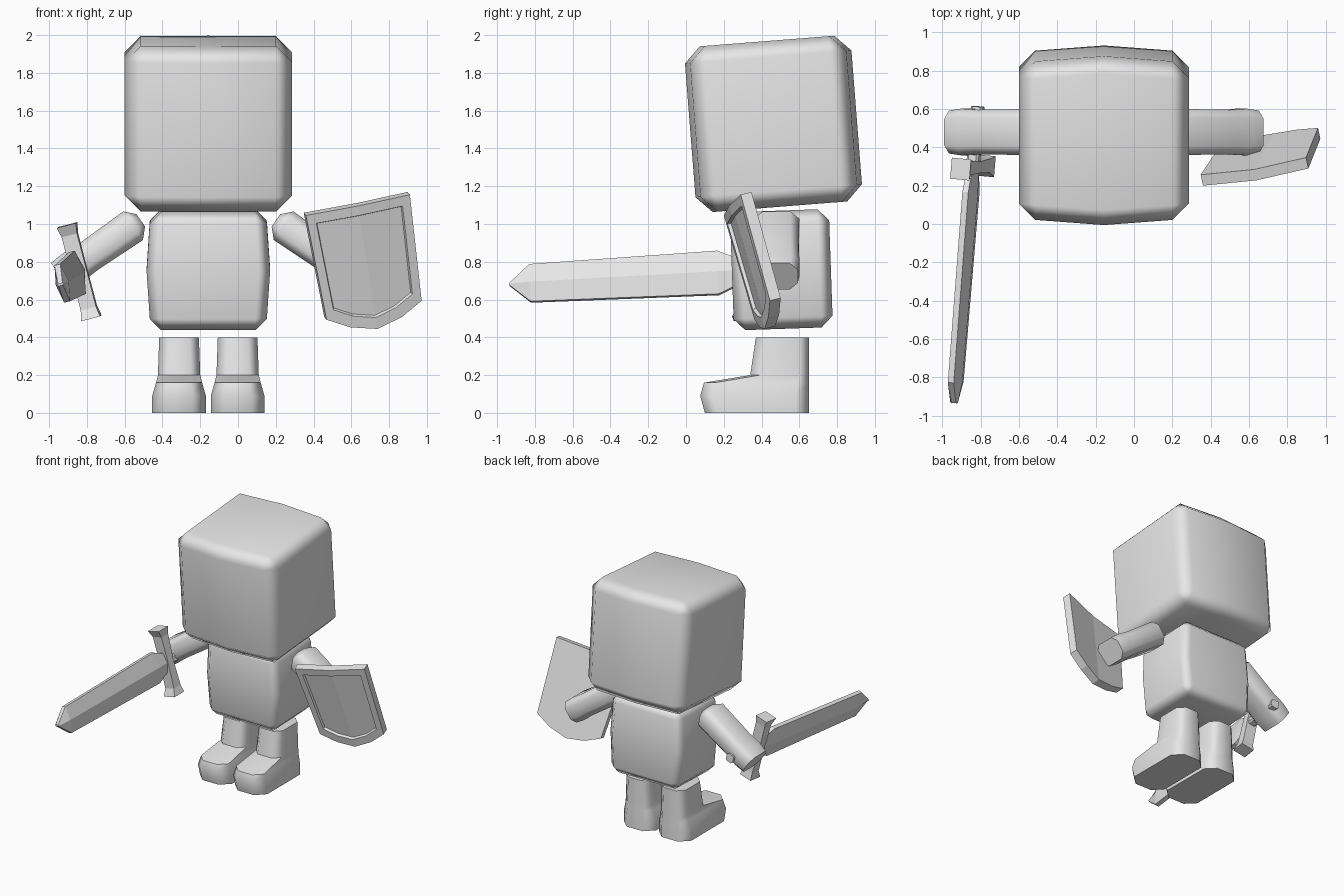
import bpy, bmesh, math
from mathutils import Vector

cube = bpy.data.objects.get("Cube")
if cube:
    bpy.data.objects.remove(cube)

grey = bpy.data.materials.new("light grey")
grey.use_nodes = True
grey.diffuse_color = (0.8, 0.8, 0.8, 1)
for node in grey.node_tree.nodes:
    if node.type == 'BSDF_PRINCIPLED':
        node.inputs["Base Color"].default_value = (0.8, 0.8, 0.8, 1)

CX = -0.157  # body symmetry plane


def finish(name, bm, smooth_angle=None):
    """Turn a bmesh into a named object, smooth below the given angle."""
    bmesh.ops.recalc_face_normals(bm, faces=bm.faces)
    mesh = bpy.data.meshes.new(name)
    bm.to_mesh(mesh)
    bm.free()
    mesh.materials.append(grey)
    obj = bpy.data.objects.new(name, mesh)
    bpy.context.collection.objects.link(obj)
    if smooth_angle:
        for p in mesh.polygons:
            p.use_smooth = True
        mesh.set_sharp_from_angle(angle=math.radians(smooth_angle))
        mod = obj.modifiers.new("weighted normals", 'WEIGHTED_NORMAL')
        mod.keep_sharp = True
    return obj


def loft(name, rings, smooth_angle=None, split_caps=False):
    """Skin a list of equal-length point rings and cap both ends."""
    bm = bmesh.new()
    loops = [[bm.verts.new(p) for p in ring] for ring in rings]
    n = len(loops[0])
    for a, b in zip(loops, loops[1:]):
        for i in range(n):
            j = (i + 1) % n
            bm.faces.new((a[i], a[j], b[j], b[i]))
    for cap in (loops[0], loops[-1]):
        if split_caps:
            bm.faces.new(cap[:n // 2 + 1])
            bm.faces.new(cap[n // 2:] + cap[:1])
        else:
            bm.faces.new(cap)
    return finish(name, bm, smooth_angle)


def bulged_box(name, half, bevel, split, push, bulge, centre, tilt):
    """Chamfered box whose middle loop (across axis split) is pushed out."""
    bm = bmesh.new()
    bmesh.ops.create_cube(bm, size=2)
    bmesh.ops.scale(bm, vec=half, verts=bm.verts)
    bmesh.ops.bevel(bm, geom=bm.edges[:], offset=bevel, segments=1,
                    affect='EDGES', profile=0.5)
    normal = Vector((0, 0, 0))
    normal[split] = 1
    bmesh.ops.bisect_plane(bm, geom=bm.verts[:] + bm.edges[:] + bm.faces[:],
                           plane_co=(0, 0, 0), plane_no=normal)
    for v in bm.verts:
        if abs(v.co[split]) < 1e-4:
            v.co[push] += math.copysign(bulge, v.co[push])
    obj = finish(name, bm, 60)
    obj.location = centre
    obj.rotation_euler.x = math.radians(tilt)


def chamfered(hx, hy, c):
    """Eight corners of a chamfered rectangle, centred."""
    return [(hx, -hy + c), (hx, hy - c), (hx - c, hy), (c - hx, hy),
            (-hx, hy - c), (-hx, c - hy), (c - hx, -hy), (hx - c, -hy)]


# head and torso
bulged_box("head", (0.443, 0.415, 0.44), 0.085, 0, 1, 0.027,
           (CX, 0.463, 1.53), 4.5)
bulged_box("torso", (0.31, 0.262, 0.313), 0.06, 2, 0, 0.017,
           (CX, 0.505, 0.758), 2)

for side, label in ((-1, "right"), (1, "left")):
    # boot-shaped leg: height, half width, front y, chamfer
    rings = []
    for z, hw, front, c in ((0, 0.142, 0.1, 0.07), (0.09, 0.142, 0.075, 0.07),
                            (0.16, 0.122, 0.095, 0.06),
                            (0.2, 0.112, 0.34, 0.05), (0.4, 0.105, 0.37, 0.05)):
        mid, hy = (front + 0.65) / 2, (0.65 - front) / 2
        rings.append([(CX + side * 0.155 + x, mid + y, z)
                      for x, y in chamfered(hw, hy, c)])
    loft(label + "_leg", rings, 60)

    # arm with a mitten hand: distance along the arm, half thickness, half depth
    rings = []
    for t, a, b in ((-0.06, 0.04, 0.06), (-0.01, 0.092, 0.12),
                    (0.28, 0.086, 0.116), (0.38, 0.092, 0.122),
                    (0.46, 0.086, 0.112)):
        rings.append([(CX + side * (0.407 + 0.82 * t + 0.57 * p), 0.48 + q,
                       0.985 - 0.57 * t + 0.82 * p)
                      for p, q in chamfered(a, b, a * 0.5)])
    loft(label + "_arm", rings, 60)


# sword, in its own frame: f along the blade, up across it
f = Vector((-0.08, -0.995, -0.055)).normalized()
up = Vector((-0.25, 0, 0.97))
up = (up - f * up.dot(f)).normalized()
thick = f.cross(up)
hilt = Vector((-0.84, 0.30, 0.748))


def sword_point(d, u, w):
    return hilt + f * d + up * u + thick * w


def blade_ring(d, h, edge, mid):
    return [sword_point(d, u, w) for u, w in
            ((h, edge), (0, mid), (-h, edge), (-h, -edge), (0, -mid), (h, -edge))]


loft("sword_blade", [blade_ring(0.02, 0.07, 0.014, 0.034),
                     blade_ring(0.13, 0.118, 0.016, 0.038),
                     blade_ring(1.13, 0.102, 0.016, 0.036),
                     blade_ring(1.24, 0.006, 0.012, 0.02)])
loft("sword_guard", [[sword_point(d, u, w) for d, w in
                      ((-d0, -w0), (d1, -w0), (d1, w0), (-d0, w0))]
                     for u, d0, d1, w0 in
                     ((-0.255, 0.05, 0.06, 0.052), (-0.2, 0.04, 0.035, 0.042),
                      (0, 0.03, 0.03, 0.042), (0.2, 0.04, 0.035, 0.042),
                      (0.255, 0.05, 0.06, 0.052))])
loft("sword_grip", [[sword_point(d, u, w) for u, w in chamfered(0.032, 0.032, 0.012)]
                    for d in (0, -0.315)])

# shield: folded plate with a raised rim
su = Vector((0.968, 0.158, 0.194)).normalized()
sv = Vector((-0.19, -0.28, 0.94))
sv = (sv - su * sv.dot(su)).normalized()
sn = su.cross(sv)
top_mid = Vector((0.36, 0.2, 1.045)) + su * 0.284
half = [(0.284, 0), (0.26, -0.585), (0.14, -0.65)]
outline = [(0, 0)] + half + [(0, -0.685)] + [(-u, v) for u, v in reversed(half)]


def shield_ring(scale, depth):
    ring = []
    for u, v in outline:
        u, v = u * scale, -0.31 + (v + 0.31) * scale
        fold = 0.018 * (1 - abs(u) / 0.284)
        ring.append(top_mid + su * u + sv * v + sn * (fold + depth))
    return ring


loft("shield", [shield_ring(1, -0.06), shield_ring(1, 0),
                shield_ring(0.83, 0), shield_ring(0.81, -0.018)], split_caps=True)
